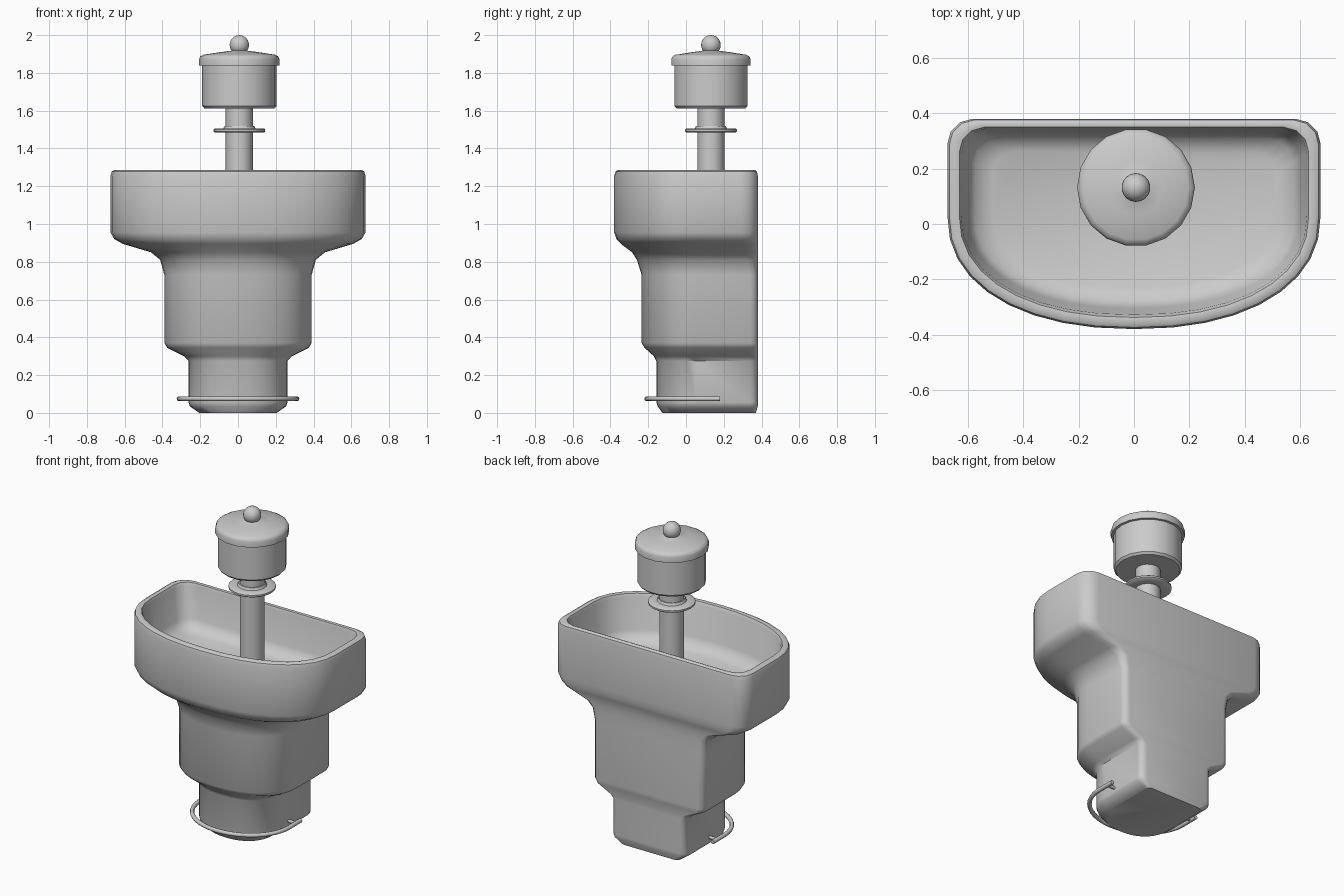
import bpy, bmesh, math

if "Cube" in bpy.data.objects:
    bpy.data.objects.remove(bpy.data.objects["Cube"])

CX, CY = 0.007, 0.132  # axis of the dispenser column


def finish(name, bm, angle=42):
    bmesh.ops.recalc_face_normals(bm, faces=bm.faces)
    me = bpy.data.meshes.new(name)
    bm.to_mesh(me)
    bm.free()
    ob = bpy.data.objects.new(name, me)
    bpy.context.collection.objects.link(ob)
    bpy.ops.object.select_all(action='DESELECT')
    ob.select_set(True)
    bpy.context.view_layer.objects.active = ob
    bpy.ops.object.shade_smooth_by_angle(angle=math.radians(angle))
    return ob


def loft(name, rings, angle=42):
    bm = bmesh.new()
    loops = [[bm.verts.new(p) for p in ring] for ring in rings]
    n = len(loops[0])
    for a, b in zip(loops, loops[1:]):
        for i in range(n):
            j = (i + 1) % n
            bm.faces.new((a[i], a[j], b[j], b[i]))
    bm.faces.new(loops[0])
    bm.faces.new(loops[-1])
    return finish(name, bm, angle)


def d_section(z, w, front, back, c):
    """D-shaped outline: straight back, rounded back corners, bowed front."""
    y0 = 0.03 if w > 0.45 else 0.05
    half = []
    for k in range(4):
        t = math.pi / 2 * k / 3
        half.append((w - c + c * math.sin(t), back - c + c * math.cos(t)))
    steps = 9
    for k in range(steps):
        t = math.pi / 2 * k / steps
        half.append((w * math.cos(t) ** 0.9, y0 - (y0 - front) * math.sin(t) ** 0.9))
    pts = half + [(0, front)] + [(-x, y) for x, y in reversed(half)]
    return [(x, y, z) for x, y in pts]


def lathe(name, profile, n=16, angle=42):
    rings = [[(CX + r * math.cos(2 * math.pi * i / n),
               CY + r * math.sin(2 * math.pi * i / n), z) for i in range(n)]
             for r, z in profile]
    return loft(name, rings, angle)


# Fountain body: z, half width, front y, back y, corner radius
body = [
    (0.00, 0.205, -0.125, 0.37, 0.03),
    (0.035, 0.255, -0.15, 0.38, 0.04),
    (0.055, 0.262, -0.157, 0.38, 0.04),
    (0.275, 0.262, -0.157, 0.38, 0.04),
    (0.30, 0.285, -0.17, 0.38, 0.04),
    (0.345, 0.375, -0.22, 0.38, 0.04),
    (0.37, 0.39, -0.235, 0.38, 0.04),
    (0.73, 0.39, -0.235, 0.38, 0.04),
    (0.81, 0.412, -0.26, 0.38, 0.05),
    (0.85, 0.46, -0.285, 0.38, 0.06),
    (0.895, 0.61, -0.345, 0.38, 0.08),
    (0.92, 0.655, -0.368, 0.38, 0.09),
    (0.955, 0.675, -0.38, 0.38, 0.09),
    (1.255, 0.675, -0.38, 0.38, 0.09),
    (1.278, 0.668, -0.374, 0.376, 0.09),
    (1.287, 0.652, -0.358, 0.364, 0.09),
    (1.283, 0.632, -0.338, 0.350, 0.09),
    (1.265, 0.625, -0.328, 0.345, 0.09),
    (1.07, 0.60, -0.305, 0.330, 0.09),
    (1.025, 0.575, -0.28, 0.310, 0.09),
    (1.00, 0.51, -0.23, 0.265, 0.08),
]
loft("fountain_body", [d_section(*row) for row in body])

# Pole rising from the basin floor
lathe("pole", [(0.072, 0.99), (0.072, 1.63)])

# Thin dish on the pole
lathe("pole_dish", [(0.08, 1.484), (0.13, 1.484), (0.137, 1.49), (0.137, 1.50),
                    (0.13, 1.506), (0.085, 1.506), (0.078, 1.52), (0.06, 1.52)], 20)

# Spray head drum
lathe("head_drum", [(0.07, 1.612), (0.185, 1.612), (0.197, 1.625), (0.197, 1.85)], 18)

# Lid with low dome
lathe("head_lid", [(0.19, 1.838), (0.213, 1.838), (0.213, 1.872), (0.207, 1.887),
                   (0.19, 1.896), (0.10, 1.91), (0.045, 1.917), (0.03, 1.925),
                   (0.03, 1.93)], 18)

# Knob on the lid
bm = bmesh.new()
bmesh.ops.create_uvsphere(bm, u_segments=18, v_segments=12, radius=0.052)
bmesh.ops.translate(bm, verts=bm.verts, vec=(CX, CY, 1.948))
finish("lid_knob", bm)


def tube(name, pts, radius):
    cu = bpy.data.curves.new(name, 'CURVE')
    cu.dimensions = '3D'
    cu.bevel_depth = radius
    cu.bevel_resolution = 2
    cu.use_fill_caps = True
    sp = cu.splines.new('POLY')
    sp.points.add(len(pts) - 1)
    for p, co in zip(sp.points, pts):
        p.co = (*co, 1)
    ob = bpy.data.objects.new(name, cu)
    bpy.context.collection.objects.link(ob)


# Foot rail wrapping the front, with short side brackets
RX, RZ = 0.312, 0.075
arc = [(RX * math.cos(t), 0.06 - 0.268 * math.sin(t), RZ)
       for t in [math.pi * k / 20 for k in range(21)]]
tube("foot_rail", [(RX, 0.18, RZ)] + arc + [(-RX, 0.18, RZ)], 0.013)
for side, label in ((1, "right"), (-1, "left")):
    tube("rail_bracket_" + label, [(side * 0.24, 0.135, RZ), (side * RX, 0.135, RZ)], 0.01)
